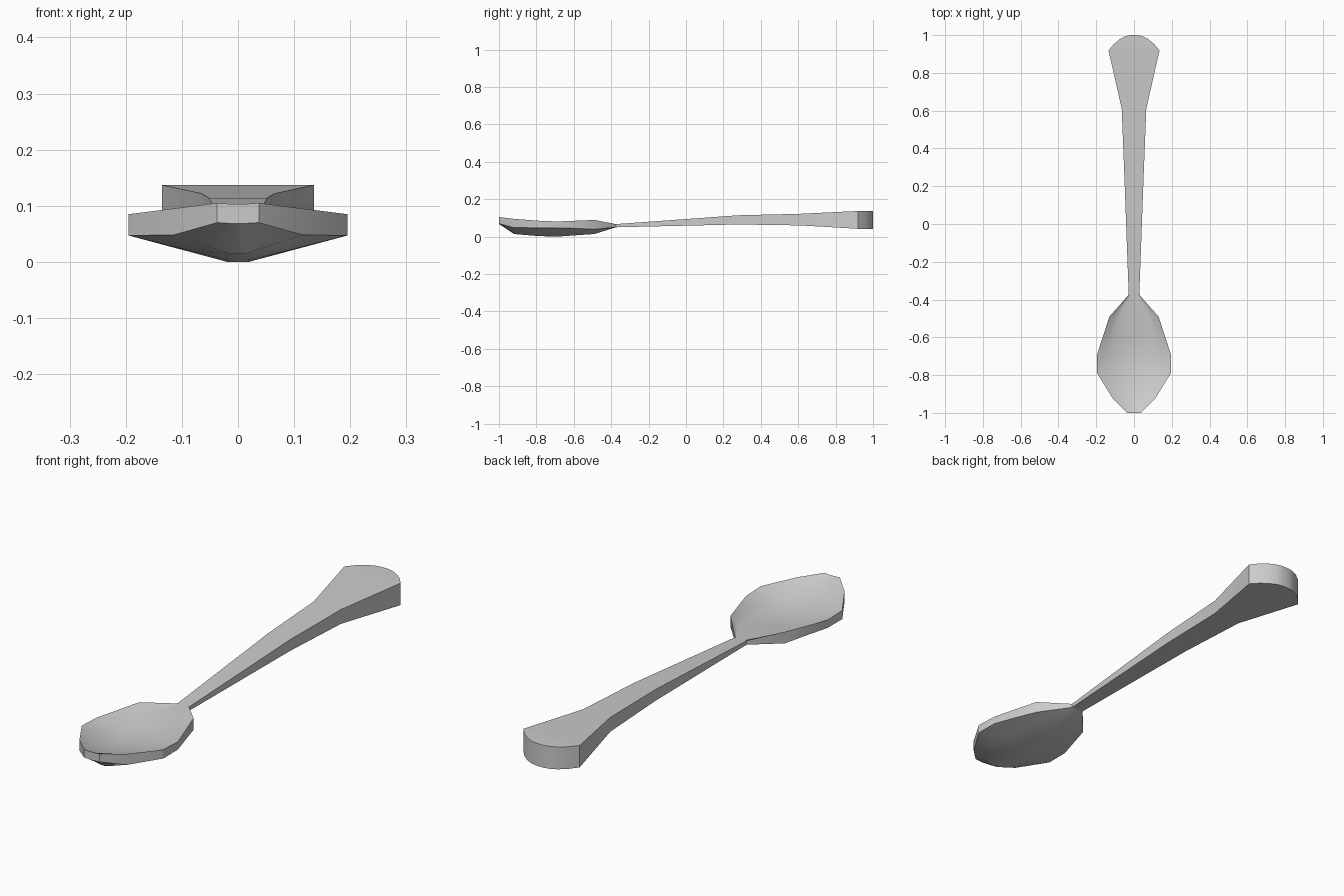
import bpy, bmesh, math

if "Cube" in bpy.data.objects:
    bpy.data.objects.remove(bpy.data.objects["Cube"])


def loft(name, rings, cap_start, cap_end, angle):
    """Skin closed rings of points into one mesh."""
    bm = bmesh.new()
    rows = [[bm.verts.new(p) for p in ring] for ring in rings]
    n = len(rows[0])
    for a, b in zip(rows, rows[1:]):
        for i in range(n):
            j = (i + 1) % n
            bm.faces.new((a[i], a[j], b[j], b[i]))
    if cap_start:
        bm.faces.new(rows[0])
    if cap_end:
        bm.faces.new(rows[-1])
    bmesh.ops.recalc_face_normals(bm, faces=bm.faces[:])
    mesh = bpy.data.meshes.new(name)
    bm.to_mesh(mesh)
    bm.free()
    obj = bpy.data.objects.new(name, mesh)
    bpy.context.collection.objects.link(obj)
    bpy.ops.object.select_all(action='DESELECT')
    obj.select_set(True)
    bpy.context.view_layer.objects.active = obj
    bpy.ops.object.shade_smooth_by_angle(angle=math.radians(angle))
    return obj


# Handle: y, half width, bottom z, top z, ending in a rounded tip
handle = [
    (-0.375, 0.028, 0.050, 0.067),
    (0.28, 0.052, 0.065, 0.114),
    (0.61, 0.065, 0.060, 0.122),
    (0.92, 0.135, 0.042, 0.137),
    (0.955, 0.105, 0.041, 0.137),
    (0.980, 0.073, 0.040, 0.137),
    (0.995, 0.042, 0.040, 0.137),
    (1.0, 0.018, 0.040, 0.137),
]
loft("handle",
     [[(-w, y, t), (w, y, t), (w, y, b), (-w, y, b)] for y, w, b, t in handle],
     False, True, 25)

# Bowl: y, half width, rim top, rim bottom, inside centre, outside keel, dish power
bowl = [
    (-1.0, 0.037, 0.105, 0.070, 0.103, 0.068, 2),
    (-0.92, 0.115, 0.095, 0.048, 0.072, 0.014, 2),
    (-0.79, 0.195, 0.085, 0.047, 0.042, 0.003, 2),
    (-0.69, 0.195, 0.081, 0.047, 0.036, 0.000, 2),
    (-0.59, 0.163, 0.085, 0.044, 0.043, 0.007, 2.5),
    (-0.49, 0.130, 0.089, 0.039, 0.060, 0.014, 6),
    (-0.375, 0.028, 0.067, 0.050, 0.067, 0.050, 2),
]
rings = []
for y, w, top, bot, inner, keel, power in bowl:
    ring = []
    for i in range(-5, 6):                       # dished inside
        u = i / 5
        ring.append((u * w, y, inner + (top - inner) * abs(u) ** power))
    for u in (1, 0.55, 0.1, -0.1, -0.55, -1):    # faceted underside
        f = max(0, (abs(u) - 0.1) / 0.9)
        ring.append((u * w, y, keel + (bot - keel) * f))
    rings.append(ring)
loft("bowl", rings, True, False, 25)
